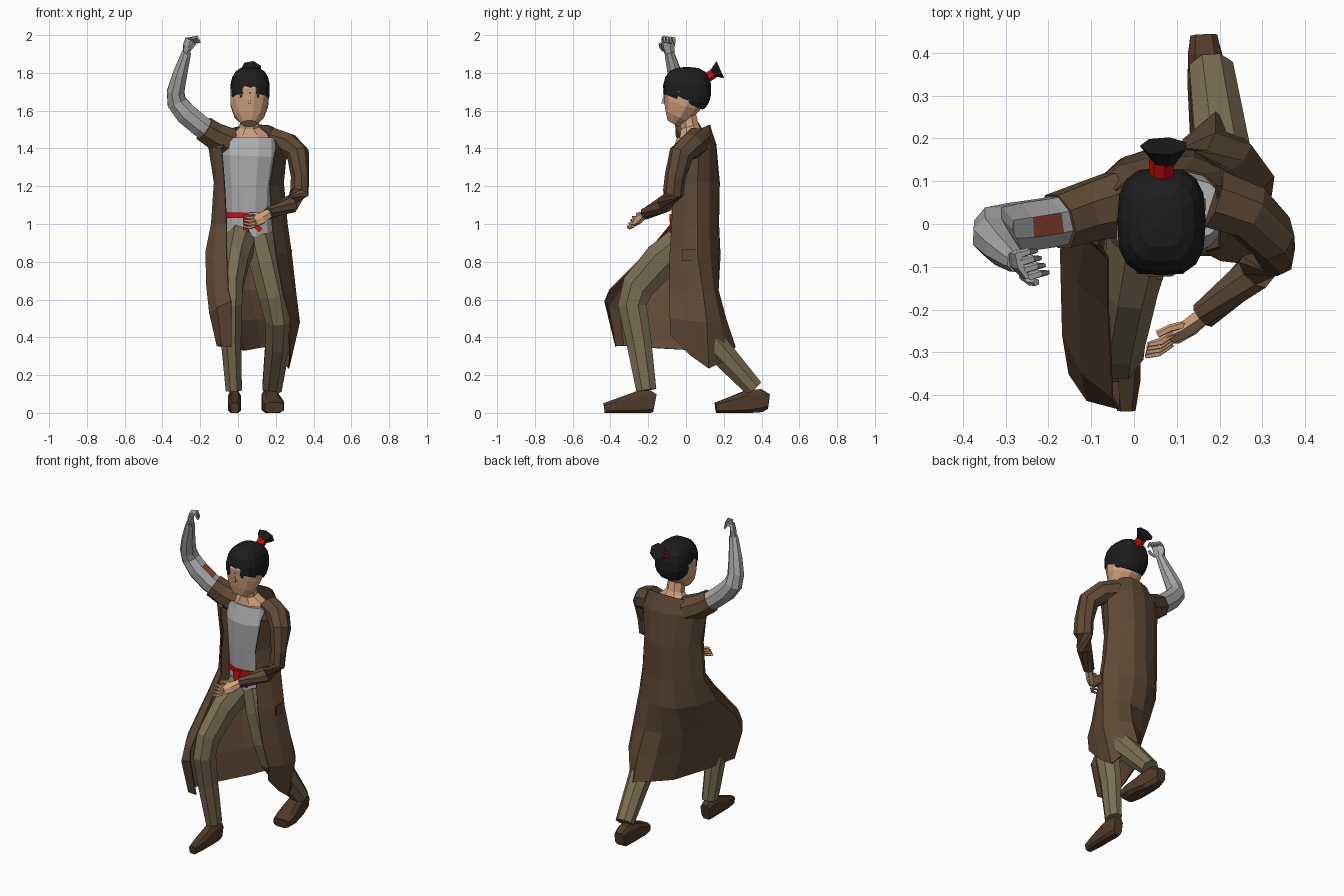
import bpy, bmesh, math
from mathutils import Vector, Matrix

def material(name, r, g, b):
    m = bpy.data.materials.new(name)
    m.diffuse_color = (r, g, b, 1)
    return m

BLACK = material("hair black", .012, .012, .012)
SKIN = material("skin", .66, .37, .21)
COAT = material("coat brown", .115, .066, .036)
PANTS = material("trouser khaki", .2, .155, .085)
SHIRT = material("shirt grey", .42, .42, .42)
METAL = material("arm grey", .38, .38, .38)
RED = material("red cloth", .7, .004, .004)
RUST = material("rust patch", .27, .055, .028)
SHOE = material("shoe brown", .08, .042, .022)
WHITE = material("eye white", .75, .75, .75)

def finish(name, bm, *mats):
    bmesh.ops.recalc_face_normals(bm, faces=bm.faces)
    me = bpy.data.meshes.new(name)
    bm.to_mesh(me)
    bm.free()
    for m in mats:
        me.materials.append(m)
    ob = bpy.data.objects.new(name, me)
    bpy.context.collection.objects.link(ob)
    return ob

def power(q, e):
    return math.copysign(abs(q) ** e, q)

def tube(name, rings, mat, sides=8, ref=(1, 0, 0), extra=None, square=1):
    """Loft of rings (x, y, z, rx, ry); square < 1 is boxier; extra = (material, face rule)."""
    bm = bmesh.new()
    pts = [Vector(r[:3]) for r in rings]
    loops = []
    for i, r in enumerate(rings):
        t = (pts[min(i + 1, len(pts) - 1)] - pts[max(i - 1, 0)]).normalized()
        u = Vector(ref)
        u = (u - t * u.dot(t)).normalized()
        v = t.cross(u)
        loop = []
        for k in range(sides):
            a = 2 * math.pi * (k + .5) / sides
            p = pts[i] + (u * r[3] * power(math.cos(a), square) + v * r[-1] * power(math.sin(a), square)) * 1.03
            p.z = max(p.z, 0)
            loop.append(bm.verts.new(p))
        loops.append(loop)
    for a, b in zip(loops, loops[1:]):
        for k in range(sides):
            n = (k + 1) % sides
            bm.faces.new((a[k], a[n], b[n], b[k]))
    bm.faces.new(loops[0])
    bm.faces.new(loops[-1])
    if extra:
        bmesh.ops.recalc_face_normals(bm, faces=bm.faces)
        for f in bm.faces:
            f.material_index = int(extra[1](f))
    return finish(name, bm, mat, *([extra[0]] if extra else []))

def box(name, loc, size, mat, rot=0):
    bm = bmesh.new()
    bmesh.ops.create_cube(bm, size=1, matrix=Matrix.Translation(loc) @ Matrix.Rotation(rot, 4, 'Y')
                          @ Matrix.Diagonal((*size, 1)))
    return finish(name, bm, mat)

# head and face
tube("head", [(.06, -.07, 1.532, .042, .032), (.06, -.048, 1.57, .078, .068), (.06, -.022, 1.63, .1, .1),
              (.062, -.007, 1.70, .103, .117), (.062, 0, 1.78, .085, .095)], SKIN, 12)
tube("nose", [(.06, -.118, 1.668, .005, .005), (.06, -.122, 1.638, .011, .011)], SKIN, 4)
for s in (-1, 1):
    x = .061 + s * .044
    box("eye", (x, -.112, 1.677), (.022, .006, .012), WHITE)
    box("pupil", (x, -.1135, 1.677), (.012, .006, .013), BLACK)
    box("eyelid", (x, -.1135, 1.684), (.022, .006, .004), BLACK)

# neck and bare upper chest
tube("neck", [(.065, .03, 1.40, .13, .085), (.062, .03, 1.475, .098, .064),
              (.06, .02, 1.515, .054, .05), (.06, 0, 1.6, .048, .05)], SKIN)

# hair cap: boxy sphere cut by a tilted plane
bm = bmesh.new()
bmesh.ops.create_uvsphere(bm, u_segments=16, v_segments=9, radius=1)
for v in bm.verts:
    c = [power(q, .7) for q in v.co.xy] + [power(v.co.z, .85)]
    v.co = (.064 + c[0] * .105, .006 + c[1] * .128, 1.71 + c[2] * .122)
bmesh.ops.bisect_plane(bm, geom=bm.verts[:] + bm.edges[:] + bm.faces[:], plane_co=(.06, -.13, 1.695),
                       plane_no=(0, .41, 1), clear_inner=True)
finish("hair", bm, BLACK)
tube("hair_tie", [(.066, .095, 1.762, .028, .025), (.066, .15, 1.80, .03, .026)], RED, 7)
tube("top_knot", [(.067, .135, 1.79, .022, .018), (.07, .155, 1.805, .034, .03),
                  (.07, .182, 1.817, .055, .05)], BLACK, 7)

# shirt, belt and sash
tube("shirt", [(.06, .04, .935, .135, .107), (.06, .04, 1.05, .124, .106), (.06, .035, 1.2, .13, .112),
               (.068, .03, 1.36, .152, .112), (.068, .035, 1.455, .15, .082)], SHIRT, 12)
tube("belt", [(.06, .04, 1.032, .132, .115), (.06, .04, 1.06, .132, .115)], RED, 12)
box("sash_knot", (.05, -.078, 1.03), (.045, .02, .045), RED)
box("sash_tail", (.045, -.078, .98), (.03, .012, .1), RED, .25)
box("sash_tail", (.085, -.078, 1.0), (.025, .012, .1), RED, -.8)

# trousers and shoes
tube("hips", [(.06, .04, 1.0, .115, .095), (.06, .04, .91, .125, .1), (.06, .035, .84, .08, .08)], PANTS)
tube("front_leg", [(.02, .01, .92, .085, .1), (-.01, -.13, .81, .07, .1), (-.035, -.255, .67, .064, .09),
                   (-.037, -.285, .57, .062, .08), (-.037, -.25, .38, .056, .07),
                   (-.022, -.21, .12, .045, .056)], PANTS)
tube("back_leg", [(.11, .035, .94, .085, .1), (.145, .03, .8, .09, .11), (.19, .03, .62, .085, .105),
                  (.215, .05, .5, .075, .095), (.21, .14, .37, .068, .075), (.18, .36, .13, .054, .052)], PANTS)
tube("front_shoe", [(-.018, -.434, .026, .022, .026), (-.018, -.36, .036, .034, .042),
                    (-.018, -.25, .052, .035, .066), (-.02, -.19, .055, .034, .065),
                    (-.02, -.165, .05, .03, .05)], SHOE, square=.6)
tube("back_shoe", [(.192, .158, .028, .05, .028), (.187, .22, .036, .058, .042), (.172, .33, .055, .048, .068),
                   (.165, .40, .065, .04, .062), (.163, .438, .06, .032, .04)], SHOE, square=.6)

# coat: open sheet, each row runs front-right edge, right side, back, left side, front-left edge
UPPER = [
    [(-.06, -.01, 1.45), (-.06, .05, 1.49), (.0, .11, 1.515), (.12, .125, 1.525), (.19, .09, 1.51), (.2, -.01, 1.45)],
    [(-.085, -.05, 1.40), (-.155, .02, 1.41), (-.03, .135, 1.42), (.14, .155, 1.42), (.26, .07, 1.41), (.2, -.055, 1.40)],
    [(-.07, -.065, 1.2), (-.125, .03, 1.22), (-.02, .155, 1.22), (.14, .168, 1.22), (.24, .06, 1.22), (.168, -.065, 1.2)],
    [(-.06, -.08, 1.0), (-.14, .02, 1.0), (-.02, .15, 1.0), (.14, .165, 1.0), (.26, .06, 1.0), (.18, -.075, 1.0)]]
SKIRT = [
    [(-.06, -.2, .855), (-.17, -.06, .85), (-.03, .15, .83), (.14, .17, .84), (.283, .06, .84), (.2, -.085, .84)],
    [(-.05, -.405, .65), (-.165, -.26, .67), (-.04, .085, .65), (.17, .17, .65), (.305, .09, .64), (.24, -.09, .62)],
    [(-.035, -.43, .59), (-.15, -.35, .53), (.0, .06, .49), (.19, .21, .5), (.325, .11, .48), (.275, -.085, .5)],
    [(-.035, -.37, .35), (-.11, -.33, .355), (.04, .07, .33), (.19, .26, .35), (.268, .12, .235), (.27, -.08, .41)]]

def spread(row):
    p = [Vector(q) for q in row]
    p = [p[0] * 2 - p[1]] + p + [p[-1] * 2 - p[-2]]
    out = []
    for i in range(1, len(p) - 2):
        out += [p[i], (p[i] + p[i + 1]) * .5625 - (p[i - 1] + p[i + 2]) * .0625]
    return out + [p[-2]]

bm = bmesh.new()
grid = [[bm.verts.new(p) for p in spread(row)] for row in UPPER + SKIRT]
for a, b in zip(grid, grid[1:]):
    for i in range(len(a) - 1):
        bm.faces.new((a[i], a[i + 1], b[i + 1], b[i]))
coat = finish("coat", bm, COAT)
mod = coat.modifiers.new("thickness", 'SOLIDIFY')
mod.thickness, mod.offset = .006, 0

# sleeves
tube("left_sleeve", [(.18, .06, 1.44, .07, .075), (.265, .03, 1.415, .065, .07), (.318, -.025, 1.37, .058, .065),
                     (.328, -.058, 1.25, .045, .056), (.325, -.068, 1.165, .048, .056),
                     (.28, -.112, 1.105, .045, .047), (.16, -.215, 1.055, .032, .032)], COAT, ref=(.7, .5, .5))
tube("torn_sleeve", [(-.04, .045, 1.43, .08, .08), (-.12, .025, 1.465, .07, .074),
                     (-.178, .006, 1.503, .067, .07)], COAT, ref=(0, 1, 0))

# grey right arm, with a rust patch on its upper side
up = Vector((-.6, 0, .8)).cross(Vector((0, -1, 0))).normalized()
tube("raised_arm", [(-.08, .03, 1.44, .055), (-.2, .003, 1.52, .06), (-.275, -.008, 1.583, .06),
                    (-.325, -.012, 1.645, .054), (-.33, -.03, 1.7, .048), (-.308, -.058, 1.79, .04),
                    (-.278, -.085, 1.89, .028), (-.272, -.088, 1.91, .025)], METAL, ref=(0, 1, 0),
     extra=(RUST, lambda f: -.25 < f.calc_center_median().x < -.15 and f.normal.dot(Vector((.64, 0, .77))) > .9))

# hands: a flat palm, four fingers and a thumb
def hand(name, palm, across, bases, tips, thumb, mat):
    across = Vector(across)
    tube(name + "_palm", palm, mat, 6, ref=across)
    for i in range(4):
        o = across * (i - 1.5) * .02
        a, m, b = (Vector(q) + o for q in (bases[0], bases[1], tips))
        tube(name + "_finger", [(*a, .01), (*m, .009), (*b, .006)], mat, 5, ref=across)
    tube(name + "_thumb", [(*q, .009) for q in thumb], mat, 5, ref=across)

hand("raised_hand", [(-.274, -.087, 1.9, .026, .02), (-.268, -.093, 1.945, .038, .017),
                     (-.258, -.097, 1.98, .037, .014)], (.45, -.85, .1),
     [(-.258, -.097, 1.978), (-.232, -.09, 1.987)], (-.215, -.088, 1.957),
     [(-.262, -.12, 1.92), (-.242, -.135, 1.937), (-.228, -.136, 1.955)], METAL)
hand("low_hand", [(.17, -.207, 1.06, .024, .022), (.125, -.245, 1.03, .033, .018),
                  (.088, -.266, 1.015, .034, .014)], (-.1, -.45, -.85),
     [(.09, -.266, 1.015), (.06, -.288, 1.006)], (.03, -.295, 1.012),
     [(.12, -.235, 1.05), (.085, -.243, 1.055), (.055, -.258, 1.053)], SKIN)

# coat pocket flap
box("pocket", (.283, .015, .835), (.008, .07, .06), COAT)
